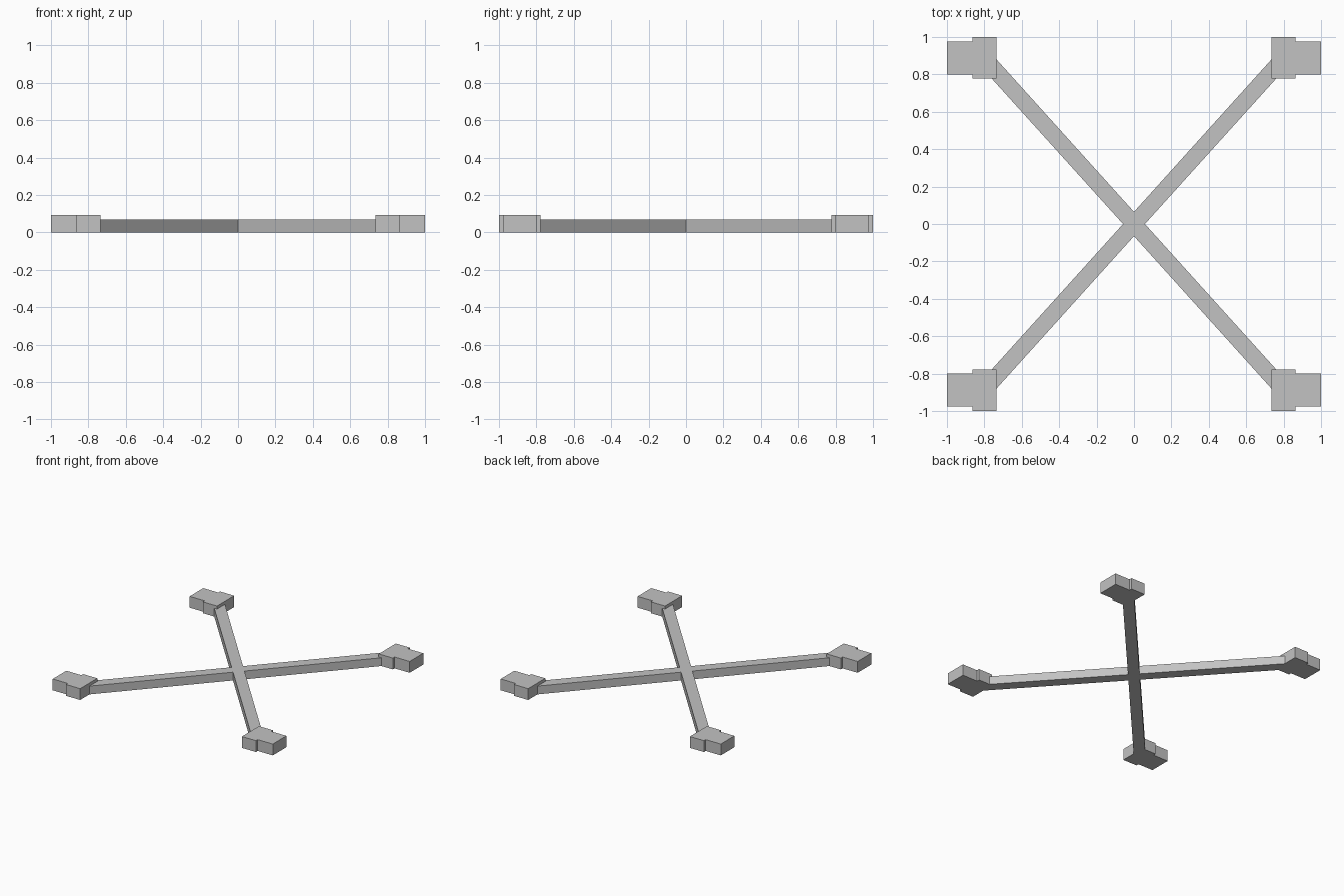
import bpy
import bmesh

if "Cube" in bpy.data.objects:
    bpy.data.objects.remove(bpy.data.objects["Cube"], do_unlink=True)

grey = bpy.data.materials.new("light_grey")
grey.use_nodes = True
colour = (0.54, 0.54, 0.54, 1)
grey.diffuse_color = colour
grey.node_tree.nodes["Principled BSDF"].inputs["Base Color"].default_value = colour


def extrude_outline(name, outline, height):
    """Raise a flat outline from the ground into a solid."""
    bm = bmesh.new()
    base = bm.faces.new([bm.verts.new((x, y, 0)) for x, y in outline])
    top = bmesh.ops.extrude_face_region(bm, geom=[base], use_keep_orig=True)["geom"]
    bmesh.ops.translate(bm, vec=(0, 0, height),
                        verts=[v for v in top if isinstance(v, bmesh.types.BMVert)])
    bmesh.ops.recalc_face_normals(bm, faces=bm.faces)
    mesh = bpy.data.meshes.new(name)
    bm.to_mesh(mesh)
    bm.free()
    mesh.materials.append(grey)
    obj = bpy.data.objects.new(name, mesh)
    bpy.context.collection.objects.link(obj)
    return obj


# Inner corner of each foot, where the arms meet it
inner_x, inner_y = 0.735, 0.777

# Crossed arms: one quarter outline mirrored around the centre
quarter = [(0.0585, 0), (0.76, inner_y), (inner_x, inner_y), (inner_x, 0.88), (0, 0.065)]
outline = []
for sx, sy in ((1, 1), (-1, 1), (-1, -1), (1, -1)):
    points = [(x * sx, y * sy) for x, y in quarter]
    if sx * sy < 0:
        points.reverse()
    outline += points[:-1]
extrude_outline("crossed_arms", outline, 0.068)

# Stepped feet: a wide inner block with a narrower outer block
step_x = 0.863
foot = [(inner_x, inner_y), (step_x, inner_y), (step_x, 0.8), (1, 0.8),
        (1, 0.977), (step_x, 0.977), (step_x, 1), (inner_x, 1)]
for side, sx in (("left", 1), ("right", -1)):
    for end, sy in (("front", -1), ("back", 1)):
        extrude_outline(f"{end}_{side}_foot", [(x * sx, y * sy) for x, y in foot], 0.093)
